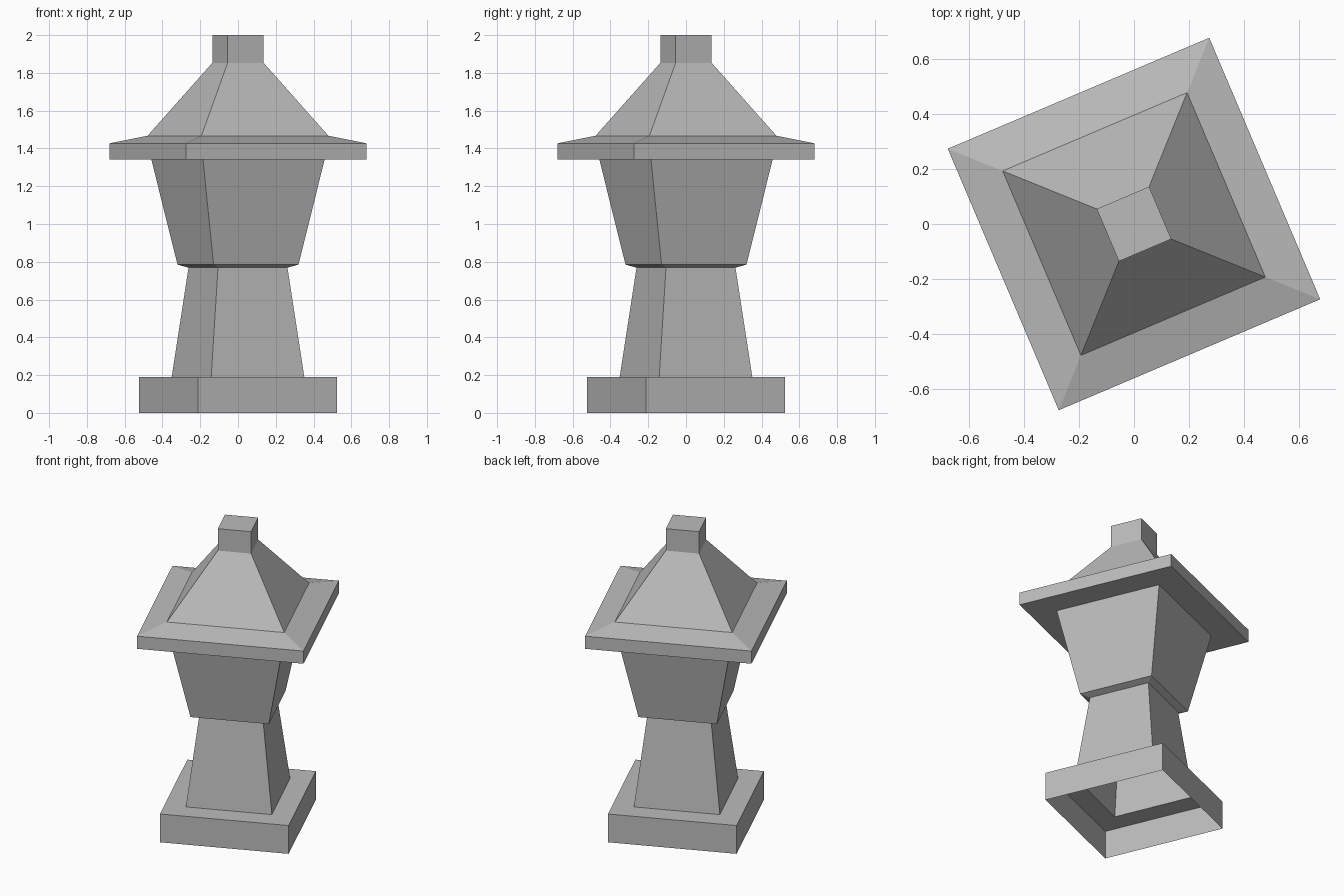
import bpy, bmesh, math

if "Cube" in bpy.data.objects:
    bpy.data.objects.remove(bpy.data.objects["Cube"])

stone = bpy.data.materials.new("grey stone")
stone.diffuse_color = (0.5, 0.5, 0.5, 1)
stone.use_nodes = True
stone.node_tree.nodes["Principled BSDF"].inputs["Base Color"].default_value = stone.diffuse_color

TURN = math.radians(-22)   # direction of the first corner
REACH = math.cos(TURN)     # corner radius -> x extent


def square_shell(name, profile, cap_top=False):
    """Sweep (half extent in x, z) points around a turned square, open below."""
    bm = bmesh.new()
    rings = []
    for half, z in profile:
        r = half / REACH
        rings.append([bm.verts.new((r * math.cos(TURN + k * math.pi / 2),
                                    r * math.sin(TURN + k * math.pi / 2), z))
                      for k in range(4)])
    for low, high in zip(rings, rings[1:]):
        for k in range(4):
            n = (k + 1) % 4
            bm.faces.new((low[k], low[n], high[n], high[k]))
    if cap_top:
        bm.faces.new(rings[-1])
    mesh = bpy.data.meshes.new(name)
    bm.to_mesh(mesh)
    bm.free()
    mesh.materials.append(stone)
    obj = bpy.data.objects.new(name, mesh)
    bpy.context.collection.objects.link(obj)
    return obj


# Hollow plinth with a ledge up to the post
square_shell("plinth", [(0.525, 0), (0.525, 0.19), (0.351, 0.19)])
# Tapered post
square_shell("post", [(0.351, 0.19), (0.262, 0.769)])
# Flared lamp housing with its narrow underside
square_shell("lamp_housing", [(0.262, 0.769), (0.32, 0.785), (0.459, 1.342)])
# Eave slab and steep roof
square_shell("roof", [(0.459, 1.342), (0.679, 1.342), (0.679, 1.427),
                      (0.479, 1.467), (0.136, 1.853)])
# Finial block
square_shell("finial", [(0.136, 1.853), (0.136, 2.0)], cap_top=True)
